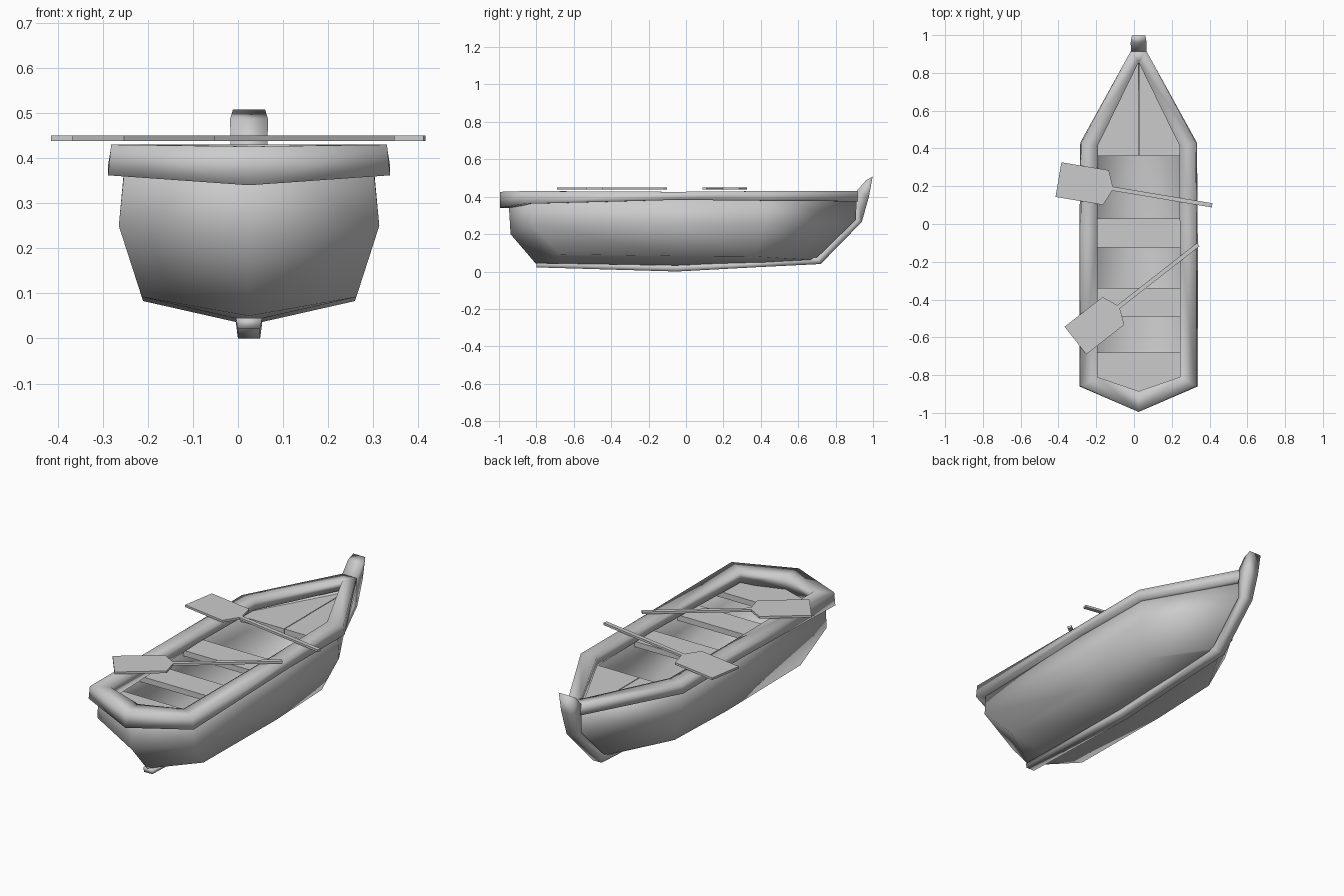
import bpy, bmesh, math

if "Cube" in bpy.data.objects:
    bpy.data.objects.remove(bpy.data.objects["Cube"])

CX = 0.0245  # boat centreline


def add_mesh(name, verts, faces, fix=True, mirror=True, smooth=True, loc=(CX, 0, 0), rot=0.0):
    bm = bmesh.new()
    vs = [bm.verts.new(v) for v in verts]
    for f in faces:
        bm.faces.new([vs[i] for i in f])
    bmesh.ops.remove_doubles(bm, verts=bm.verts[:], dist=0.0005)
    if fix:
        bmesh.ops.recalc_face_normals(bm, faces=bm.faces[:])
    me = bpy.data.meshes.new(name)
    bm.to_mesh(me)
    bm.free()
    ob = bpy.data.objects.new(name, me)
    ob.location = loc
    ob.rotation_euler.z = rot
    bpy.context.collection.objects.link(ob)
    for p in me.polygons:
        p.use_smooth = smooth
    if mirror:
        ob.modifiers.new("Mirror", 'MIRROR')
    return ob


def loft(name, rings, closed=False, caps=False, **kw):
    n = len(rings[0])
    verts = [v for r in rings for v in r]
    faces = []
    for r in range(len(rings) - 1):
        for c in range(n if closed else n - 1):
            d = (c + 1) % n
            faces.append([r * n + c, (r + 1) * n + c, (r + 1) * n + d, r * n + d])
    if caps:
        faces += [list(range(n)), [(len(rings) - 1) * n + i for i in range(n)]]
    return add_mesh(name, verts, faces, **kw)


def prism(name, pts, z0, z1, **kw):
    rings = [[(x, y, z) for x, y in pts] for z in (z0, z1)]
    return loft(name, rings, closed=True, caps=True, smooth=False, **kw)


# hull: half outlines from the gunwale down to the keel line
hull = loft("hull", [
    [(0, -.95, .40), (.274, -.83, .40), (.275, -.05, .40), (.274, .42, .40), (0, .912, .41)],
    [(0, -.938, .20), (.289, -.82, .25), (.289, -.05, .25), (.284, .42, .25), (0, .912, .26)],
    [(0, -.81, .05), (.238, -.67, .092), (.235, -.05, .083), (.215, .37, .08), (0, .73, .07)],
    [(0, -.80, .04), (0, -.66, .038), (0, -.05, .03), (0, .38, .042), (0, .71, .06)],
], fix=False)
sol = hull.modifiers.new("Shell", 'SOLIDIFY')
sol.thickness = 0.018
sol.offset = -1

# rim: outer point, inner point, underside height, top height
rim = [((0, -.995), (0, -.885), .34, .426), ((.309, -.86), (.218, -.81), .362, .43),
       ((.309, -.05), (.218, -.05), .383, .426), ((.305, .43), (.216, .415), .378, .43),
       ((.04, .918), (.003, .85), .375, .43), ((0, .918), (0, .85), .375, .43)]
loft("rim", [[(o[0] + .004 * (o[0] > .1), o[1], zb), (o[0] - .003 * (o[0] > .1), o[1], zt),
              (i[0], i[1], zt), (i[0], i[1], zb)] for o, i, zb, zt in rim], closed=True)

# keel and stem post: outer y, z, inner y, z, half width
keel = [(-.80, .022, -.80, .045, .029), (-.05, 0, -.05, .033, .029), (.38, .023, .38, .052, .029),
        (.72, .04, .70, .075, .03), (.94, .265, .905, .275, .034), (.978, .40, .912, .43, .041),
        (.998, .508, .962, .487, .042)]
loft("keel_and_stem", [[(-w * .85, a, b), (w * .85, a, b), (w, c, d), (-w, c, d)]
                       for a, b, c, d, w in keel], closed=True, caps=True, mirror=False)

# seats
for name, y0, y1 in (("rear_thwart", -.49, -.34), ("middle_thwart", -.125, .03)):
    prism(name, [(-.265, y0), (.265, y0), (.265, y1), (-.265, y1)], .325, .355, mirror=False)
prism("stern_seat", [(-.265, -.68), (-.265, -.81), (0, -.92), (.265, -.81), (.265, -.68)],
      .325, .355, mirror=False)
prism("bow_deck", [(.002, .36), (.262, .36), (.258, .42), (.002, .875)], .325, .355)

# oars lying across the rim
oar = [(0, -.093), (.255, -.093), (.29, -.011), (.825, -.011),
       (.825, .011), (.29, .011), (.255, .093), (0, .093)]
prism("front_oar", oar, .438, .45, mirror=False, loc=(-.31, -.617, 0), rot=math.radians(38))
prism("rear_oar", oar, .438, .45, mirror=False, loc=(-.40, .235, 0), rot=math.radians(-9.5))
